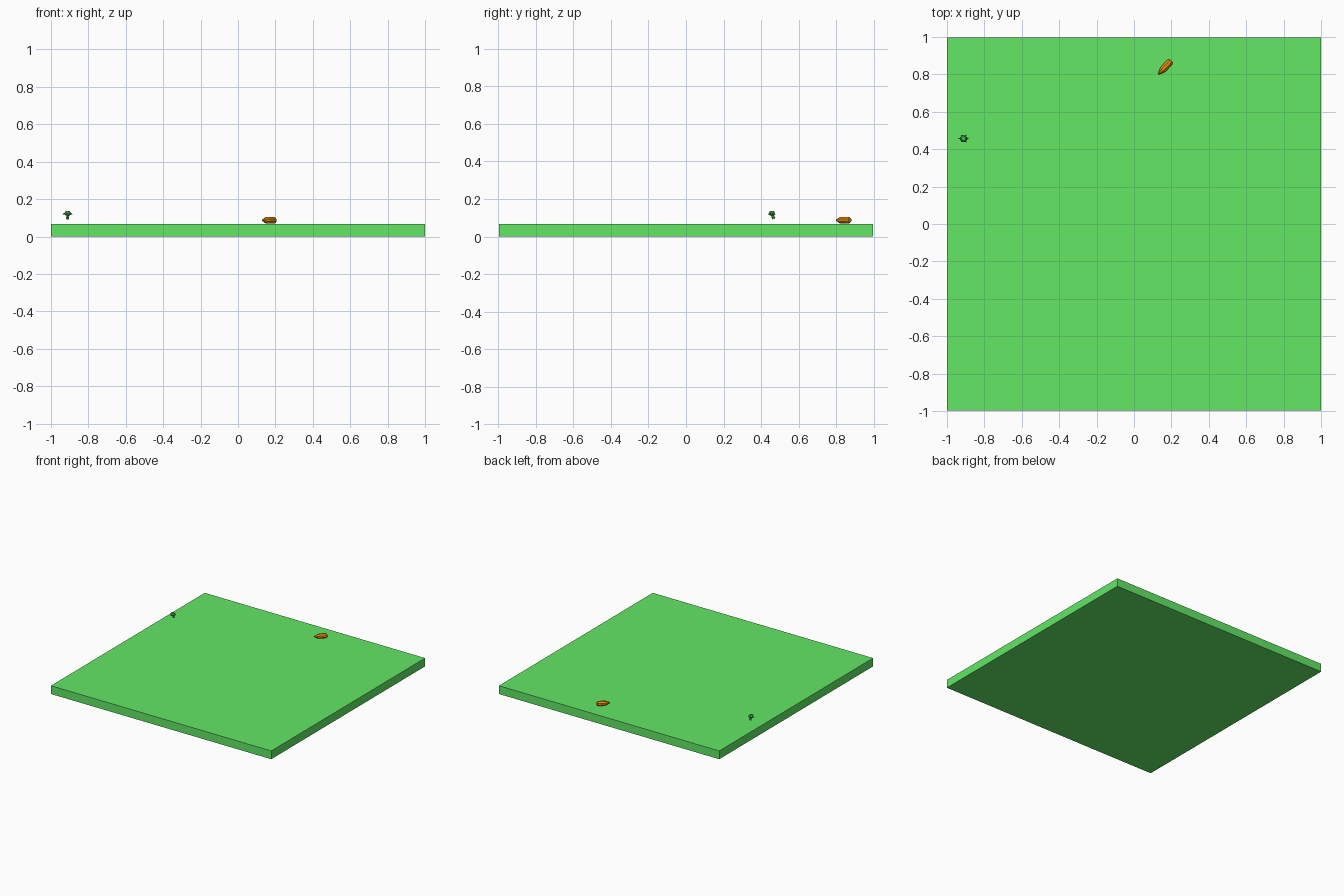
import bpy, bmesh, math
from mathutils import Vector, Matrix

if "Cube" in bpy.data.objects:
    bpy.data.objects.remove(bpy.data.objects["Cube"])


def material(name, rgb):
    m = bpy.data.materials.new(name)
    m.diffuse_color = (*rgb, 1)
    m.use_nodes = True
    m.node_tree.nodes["Principled BSDF"].inputs["Base Color"].default_value = m.diffuse_color
    return m


GRASS = material("grass green", (0.122, 0.80, 0.128))
ORANGE = material("carrot orange", (0.80, 0.27, 0.003))
LEAF = material("leaf green", (0.06, 0.50, 0.085))


def finish(bm, name, mat):
    bmesh.ops.recalc_face_normals(bm, faces=bm.faces)
    me = bpy.data.meshes.new(name)
    bm.to_mesh(me)
    bm.free()
    me.materials.append(mat)
    ob = bpy.data.objects.new(name, me)
    bpy.context.collection.objects.link(ob)
    return ob


def lathe(name, start, end, profile, sides, mat):
    """Faceted solid along start-end; profile = (fraction along, radius)."""
    start, end = Vector(start), Vector(end)
    rot = (end - start).to_track_quat('Z', 'Y').to_matrix()
    length = (end - start).length
    bm = bmesh.new()
    rings = []
    for t, r in profile:
        ring = []
        for i in range(sides):
            a = 2 * math.pi * (i + 0.5) / sides
            p = Vector((r * math.cos(a), r * math.sin(a), t * length))
            ring.append(bm.verts.new(start + rot @ p))
        rings.append(ring)
    for a, b in zip(rings, rings[1:]):
        for i in range(sides):
            j = (i + 1) % sides
            bm.faces.new((a[i], a[j], b[j], b[i]))
    bm.faces.new(rings[0])
    bm.faces.new(rings[-1])
    return finish(bm, name, mat)


# ground slab
bm = bmesh.new()
bmesh.ops.create_cube(bm, size=1, matrix=Matrix.Translation((0, 0, 0.034))
                      @ Matrix.Diagonal((2, 1.994, 0.068, 1)))
finish(bm, "ground_slab", GRASS)

# carrot root lying on the slab
lathe("carrot_root", (0.131, 0.801, 0.087), (0.198, 0.872, 0.087),
      [(0, 0.004), (0.3, 0.0175), (0.4, 0.0195), (0.9, 0.0195), (1, 0.013)], 8, ORANGE)

# leaf tuft: stem, small crown and drooping leaves
cx, cy = -0.911, 0.457
lathe("tuft_stem", (cx, cy + 0.010, 0.094), (cx, cy, 0.126),
      [(0, 0.009), (1, 0.007)], 6, LEAF)
lathe("tuft_crown", (cx, cy, 0.112), (cx, cy, 0.136),
      [(0, 0.012), (0.45, 0.020), (1, 0.012)], 8, LEAF)
for k in range(6):
    a = k * math.pi / 3
    d = Vector((math.cos(a), math.sin(a), 0))
    s = Vector((-d.y, d.x, 0)) * 0.006
    c = Vector((cx, cy, 0))
    tip = c + Vector((d.x * 0.030, d.y * 0.024, 0.117))
    bm = bmesh.new()
    mid = c + d * 0.015
    pts = [c + Vector((0, 0, 0.129)), mid + s + Vector((0, 0, 0.122)), tip,
           mid - s + Vector((0, 0, 0.122)), mid + Vector((0, 0, 0.129)),
           mid + Vector((0, 0, 0.118))]
    v = [bm.verts.new(p) for p in pts]
    for i in range(4):
        for apex in (4, 5):
            bm.faces.new((v[i], v[(i + 1) % 4], v[apex]))
    finish(bm, f"tuft_leaf_{k + 1}", LEAF)
